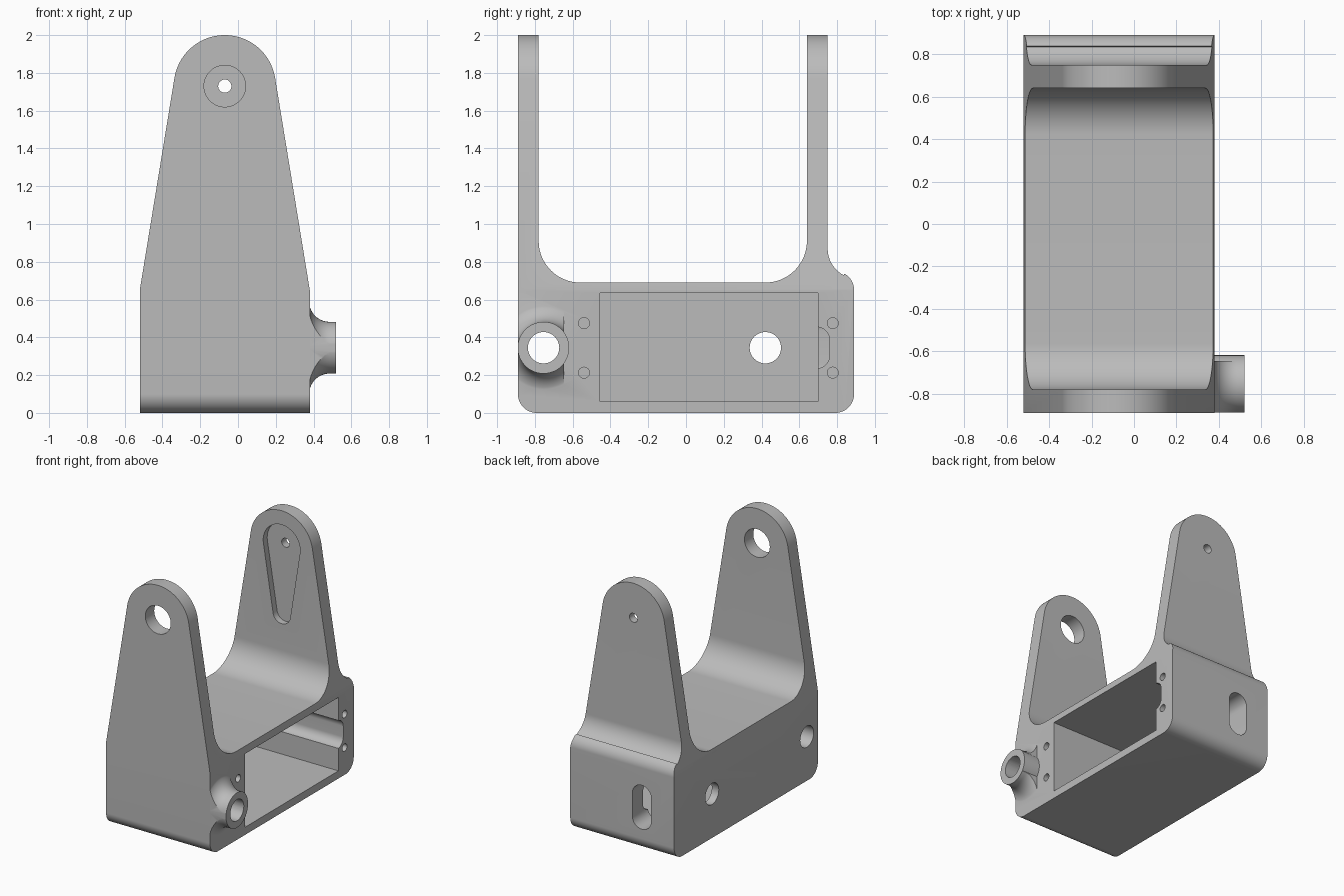
import bpy, bmesh, math
from mathutils import Vector

cube = bpy.data.objects.get("Cube")
if cube:
    bpy.data.objects.remove(cube, do_unlink=True)

grey = bpy.data.materials.new("light grey")
grey.use_nodes = True
grey.diffuse_color = (0.5, 0.5, 0.5, 1)
grey.node_tree.nodes["Principled BSDF"].inputs["Base Color"].default_value = (0.5, 0.5, 0.5, 1)

MID = -0.07           # centre plane of the arms
LEFT, RIGHT = -0.52, 0.38
AXIS_Z, PIVOT_Z = 0.345, 1.73


def arc(cx, cy, r, start, end, n=20):
    angles = [math.radians(start + (end - start) * i / n) for i in range(n + 1)]
    return [(cx + r * math.cos(a), cy + r * math.sin(a)) for a in angles]


def circle(cx, cy, r, n=48):
    return arc(cx, cy, r, 0, 360, n)[:-1]


def rect(a0, a1, b0, b1):
    return [(a0, b0), (a1, b0), (a1, b1), (a0, b1)]


def mesh_object(name, bm):
    bmesh.ops.recalc_face_normals(bm, faces=bm.faces)
    mesh = bpy.data.meshes.new(name)
    bm.to_mesh(mesh)
    bm.free()
    mesh.materials.append(grey)
    obj = bpy.data.objects.new(name, mesh)
    bpy.context.collection.objects.link(obj)
    return obj


def prism(name, points, axis, lo, hi):
    """Extrude a profile: (y, z) along x, or (x, z) along y."""
    bm = bmesh.new()
    place = (lambda p: (lo, p[0], p[1])) if axis == "x" else (lambda p: (p[0], lo, p[1]))
    face = bm.faces.new([bm.verts.new(place(p)) for p in points])
    out = bmesh.ops.extrude_face_region(bm, geom=[face])
    shift = Vector((hi - lo, 0, 0) if axis == "x" else (0, hi - lo, 0))
    bmesh.ops.translate(bm, vec=shift, verts=[v for v in out["geom"] if isinstance(v, bmesh.types.BMVert)])
    return mesh_object(name, bm)


def combine(target, tool, operation):
    mod = target.modifiers.new(tool.name, "BOOLEAN")
    mod.operation, mod.object, mod.solver = operation, tool, "EXACT"
    bpy.context.view_layer.objects.active = target
    bpy.ops.object.modifier_apply(modifier=mod.name)
    bpy.data.objects.remove(tool, do_unlink=True)


# U-shaped side profile with filleted arms and a rounded rear shoulder
side = (arc(-0.79, 0.1, 0.1, 180, 270) + arc(0.79, 0.1, 0.1, 270, 360)
        + arc(0.79, 0.65, 0.1, 0, 61) + arc(0.91, 0.87, 0.16, 242, 180)
        + [(0.75, 2.1), (0.64, 2.1)]
        + arc(0.42, 0.91, 0.22, 360, 270) + arc(-0.56, 0.91, 0.22, 270, 180)
        + [(-0.78, 2.1), (-0.89, 2.1)])
bracket = prism("bracket", side, "x", LEFT, RIGHT)

# Tapered arms with round tops
front = [(LEFT, -0.1), (RIGHT, -0.1), (RIGHT, 0.65)] + arc(MID, PIVOT_Z, 0.27, 9.2, 170.8, 48) + [(LEFT, 0.65)]
combine(bracket, prism("arm_outline", front, "y", -1, 1), "INTERSECT")

# Flared boss on the side, trimmed to a strip, with a round tube through it
BOSS_Y, TUBE = -0.754, 0.137
bm = bmesh.new()
profile = [(0.3, 0), (0.3, 0.245)] + arc(0.485, 0.245, 0.108, 180, 270, 14) + [(0.52, TUBE), (0.52, 0)]
verts = [bm.verts.new((x, BOSS_Y, AXIS_Z + r)) for x, r in profile]
edges = [bm.edges.new(pair) for pair in zip(verts, verts[1:])]
bmesh.ops.spin(bm, geom=verts + edges, cent=(0, BOSS_Y, AXIS_Z), axis=(1, 0, 0),
               angle=math.tau, steps=64, use_duplicate=False)
bmesh.ops.remove_doubles(bm, verts=bm.verts, dist=0.0001)
boss = mesh_object("boss", bm)
combine(boss, prism("boss_strip", rect(-0.889, -0.645, 0, 0.7), "x", 0.2, 0.6), "INTERSECT")
combine(boss, prism("tube", circle(BOSS_Y, AXIS_Z, 0.1355, 64), "x", 0.3, 0.52), "UNION")
combine(bracket, boss, "UNION")

# Cavity open on one side, with a cable channel and a rear slot
cuts = [prism("cavity", rect(-0.455, 0.70, 0.06, 0.635), "x", -0.46, 0.6)]
channel = [(0.6, 0.235)] + arc(0.69, 0.305, 0.07, 270, 360) + arc(0.69, 0.385, 0.07, 0, 90) + [(0.6, 0.455)]
cuts.append(prism("channel", channel, "x", -0.24, 0.6))
slot = arc(-0.24, AXIS_Z + 0.09, 0.082, 0, 180) + arc(-0.24, AXIS_Z - 0.09, 0.082, 180, 360)
cuts.append(prism("rear_slot", slot, "y", 0.6, 1))

# Side bores and screw holes
cuts.append(prism("boss_bore", circle(BOSS_Y, AXIS_Z, 0.083), "x", -0.7, 0.7))
cuts.append(prism("wall_hole", circle(0.42, AXIS_Z, 0.083), "x", -0.7, -0.3))
for y in (-0.54, 0.777):
    for z in (0.213, 0.475):
        cuts.append(prism("screw_hole", circle(y, z, 0.029, 24), "x", 0.15, 0.5))

# Pivot holes and the teardrop pocket in the rear arm
cuts.append(prism("front_pivot", circle(MID, PIVOT_Z, 0.11), "y", -1, -0.7))
cuts.append(prism("rear_pivot", circle(MID, PIVOT_Z, 0.035, 32), "y", 0.5, 0.85))
pocket = arc(MID, PIVOT_Z, 0.16, -8, 188, 32) + arc(MID, 1.19, 0.075, 188, 352, 20)
cuts.append(prism("pocket", pocket, "y", 0.5, 0.69))
for cut in cuts:
    combine(bracket, cut, "DIFFERENCE")

bpy.ops.object.select_all(action="DESELECT")
bracket.select_set(True)
bpy.context.view_layer.objects.active = bracket
bpy.ops.object.shade_smooth_by_angle(angle=math.radians(30))
